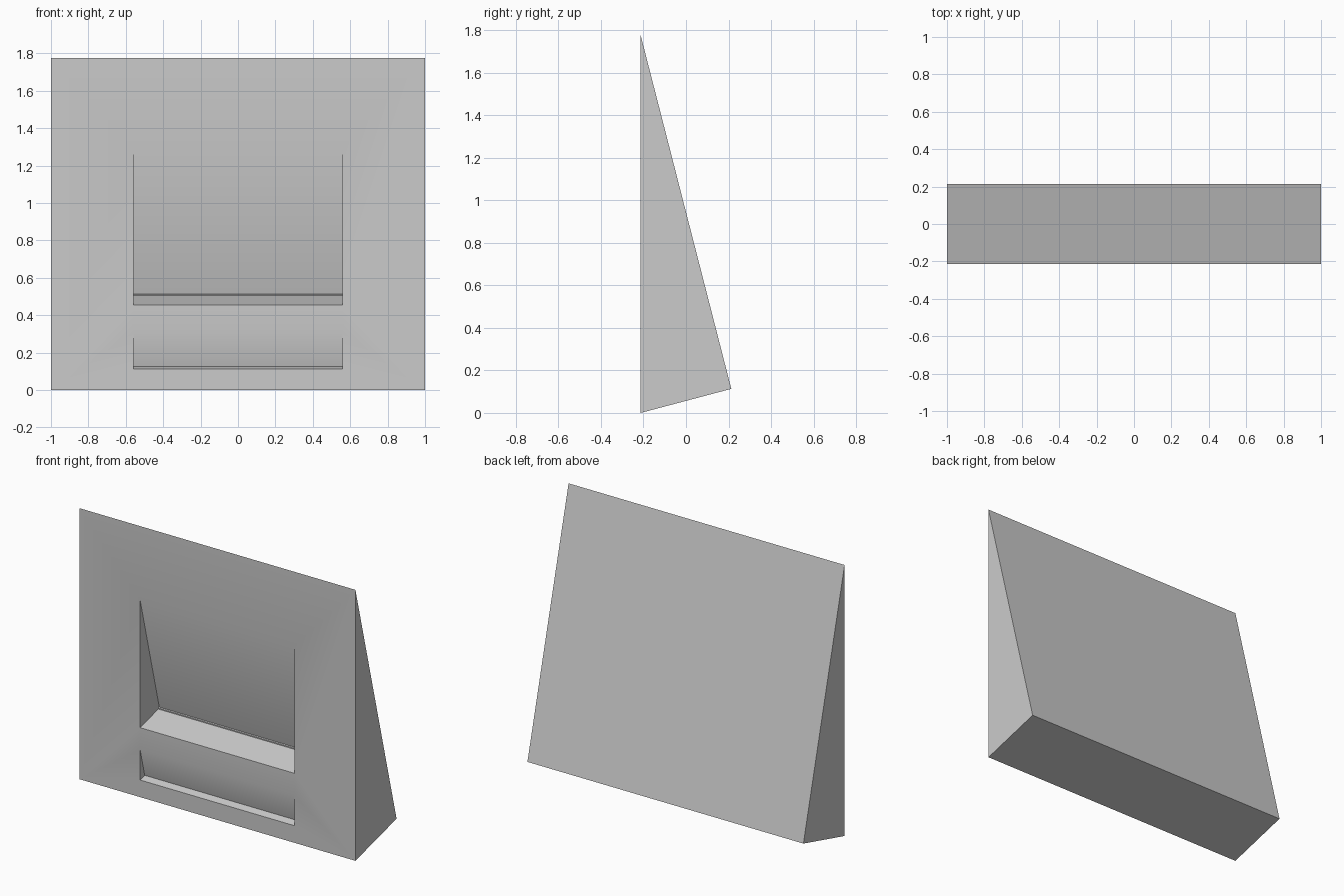
import bpy
import bmesh
import math

cube = bpy.data.objects.get("Cube")
if cube:
    bpy.data.objects.remove(cube, do_unlink=True)

FRONT, BACK = -0.213, 0.213      # y of the front plane and the rear lower edge
TOP, REAR_Z = 1.775, 0.113       # heights of the top edge and the rear lower edge
HALF = 0.56                      # half width of the recesses

grey = bpy.data.materials.new("plain_grey")
grey.use_nodes = True
colour = (0.6, 0.6, 0.6, 1)
grey.diffuse_color = colour
grey.node_tree.nodes["Principled BSDF"].inputs["Base Color"].default_value = colour

bm = bmesh.new()


def face(*points):
    bm.faces.new([bm.verts.new(p) for p in points])


def front(*points):
    face(*[(x, FRONT, z) for x, z in points])


def pocket(profile):
    """Side walls and inner surfaces of a recess, from a (y, z) profile."""
    for side in (-HALF, HALF):
        face(*[(side, y, z) for y, z in profile])
    for (y0, z0), (y1, z1) in zip(profile, profile[1:]):
        face((-HALF, y0, z0), (HALF, y0, z0), (HALF, y1, z1), (-HALF, y1, z1))


# Wedge: ends, sloping back and sloping underside
wedge = [(FRONT, TOP), (BACK, REAR_Z), (FRONT, 0)]
for x in (-1, 1):
    face(*[(x, y, z) for y, z in wedge])
for (y0, z0), (y1, z1) in zip(wedge, wedge[1:]):
    face((-1, y0, z0), (1, y0, z0), (1, y1, z1), (-1, y1, z1))

# Upper recess with a small lip at its rear, and the shallow lower recess
upper = [(FRONT, 1.29), (-0.015, 0.514), (-0.025, 0.512), (-0.025, 0.505), (FRONT, 0.455)]
lower = [(FRONT, 0.31), (-0.166, 0.125), (FRONT, 0.112)]
pocket(upper)
pocket(lower)

# Front frame around the recesses
a, b, c, d = upper[0][1], upper[-1][1], lower[0][1], lower[-1][1]
front((-1, TOP), (1, TOP), (HALF, a), (-HALF, a))
front((-HALF, b), (HALF, b), (HALF, c), (-HALF, c))
front((-HALF, d), (HALF, d), (1, 0), (-1, 0))
front((-1, TOP), (-HALF, a), (-1, 0))
front((-1, 0), (-HALF, a), (-HALF, b))
front((1, TOP), (HALF, a), (HALF, b))
front((1, TOP), (HALF, b), (1, 0))
for s in (-1, 1):
    front((s, 0), (s * HALF, b), (s * HALF, c))
    front((s, 0), (s * HALF, c), (s * HALF, d))

bmesh.ops.remove_doubles(bm, verts=bm.verts[:], dist=0.0001)
bmesh.ops.recalc_face_normals(bm, faces=bm.faces[:])
mesh = bpy.data.meshes.new("wedge_panel")
bm.to_mesh(mesh)
bm.free()
mesh.materials.append(grey)
panel = bpy.data.objects.new("wedge_panel", mesh)
bpy.context.collection.objects.link(panel)

# Soft blend from the frame into the recess backs, sharp elsewhere
bpy.ops.object.select_all(action='DESELECT')
panel.select_set(True)
bpy.context.view_layer.objects.active = panel
bpy.ops.object.shade_smooth_by_angle(angle=math.radians(30))
